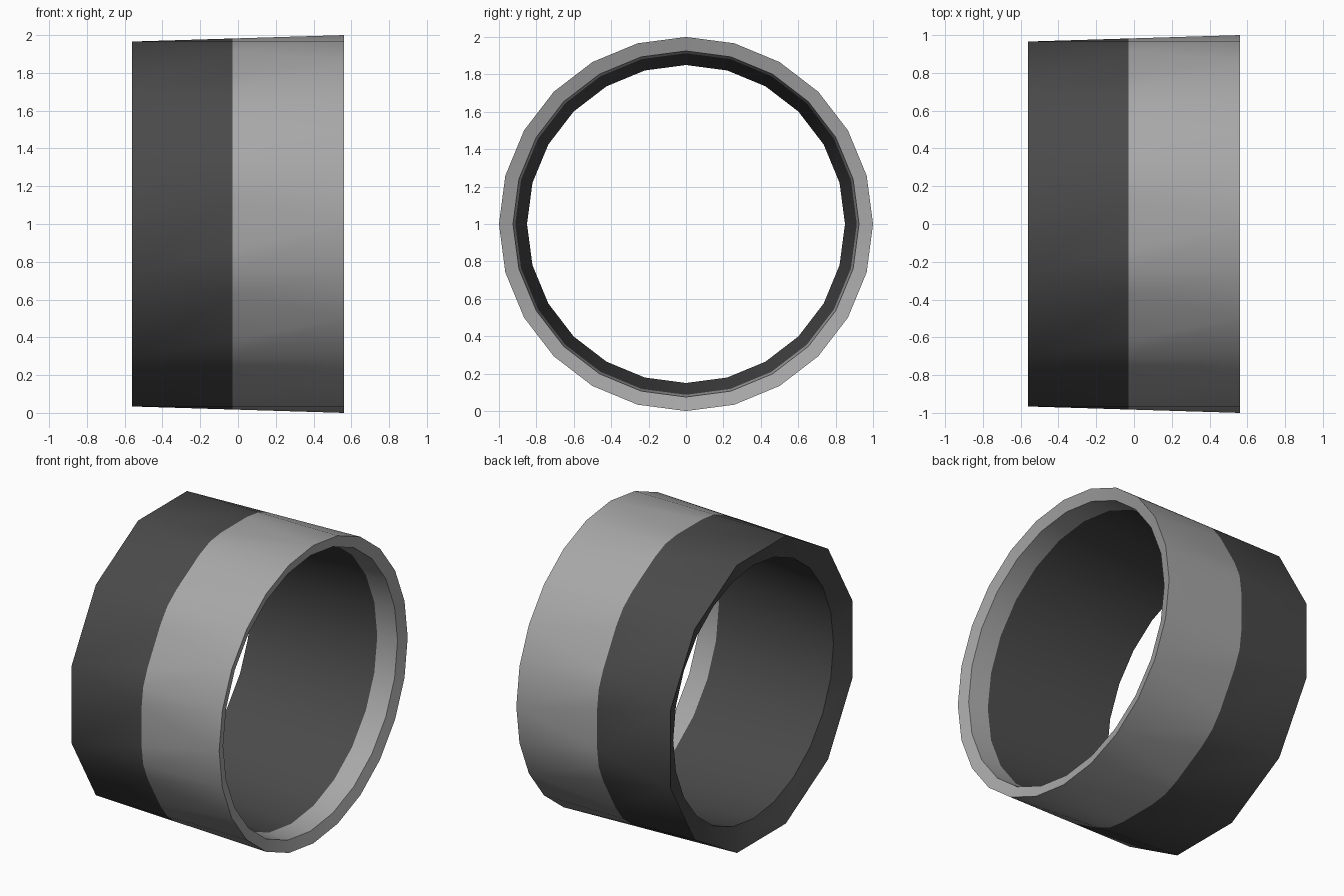
import bpy, bmesh
from math import radians, sin, cos

cube = bpy.data.objects.get("Cube")
if cube:
    bpy.data.objects.remove(cube, do_unlink=True)


def make_material(name, value):
    mat = bpy.data.materials.new(name)
    mat.use_nodes = True
    colour = (value, value, value, 1)
    mat.diffuse_color = colour
    mat.node_tree.nodes["Principled BSDF"].inputs["Base Color"].default_value = colour
    return mat


DARK, LIGHT = 0, 1
SPLIT = -0.028          # where the outer colour changes
bm = bmesh.new()


def ring(x, radius, sides=24):
    """Polygon around the x axis; the coarse one has flats at top and sides."""
    step = 360 / sides
    start = 15 if sides == 12 else 0
    angles = [radians(start + step * i) for i in range(sides)]
    return [bm.verts.new((x, radius * sin(a), 1 + radius * cos(a))) for a in angles]


def bridge(a, b, colour):
    """Join two rings; a coarse ring a fans out to a fine ring b."""
    faces = []
    n, m = len(a), len(b)
    for i in range(n):
        j = (i + 1) % n
        if n == m:
            faces.append(bm.faces.new((a[i], a[j], b[j], b[i])))
        else:
            p, q, r = b[2 * i + 1], b[(2 * i + 2) % m], b[(2 * i + 3) % m]
            faces.append(bm.faces.new((a[i], p, q)))
            faces.append(bm.faces.new((a[i], q, a[j])))
            faces.append(bm.faces.new((a[j], q, r)))
    for f in faces:
        f.material_index = colour
    return faces


# Rings from the coarse end, over the outside, and back through the bore
coarse_end = ring(-0.56, 1.0, 12)
fine_end = ring(0.56, 1.0)
lip = ring(0.537, 0.925)
bore_front = ring(0.395, 0.913)
bore_back = ring(-0.5, 0.85)

outer = bridge(coarse_end, fine_end, DARK)
bridge(fine_end, lip, LIGHT)
bridge(lip, bore_front, LIGHT)
bridge(bore_front, bore_back, DARK)
bridge(coarse_end, bore_back, DARK)

# Cut the outer wall and colour its front half light
geom = set(outer)
for f in outer:
    geom.update(f.edges)
    geom.update(f.verts)
cut = bmesh.ops.bisect_plane(bm, geom=list(geom), plane_co=(SPLIT, 0, 0), plane_no=(1, 0, 0))
for f in cut["geom"]:
    if isinstance(f, bmesh.types.BMFace):
        f.material_index = LIGHT if f.calc_center_median().x > SPLIT else DARK

bmesh.ops.recalc_face_normals(bm, faces=bm.faces)

mesh = bpy.data.meshes.new("sleeve_ring")
bm.to_mesh(mesh)
bm.free()
mesh.materials.append(make_material("dark_grey", 0.068))
mesh.materials.append(make_material("light_grey", 0.39))

sleeve = bpy.data.objects.new("sleeve_ring", mesh)
bpy.context.collection.objects.link(sleeve)
bpy.ops.object.select_all(action="DESELECT")
sleeve.select_set(True)
bpy.context.view_layer.objects.active = sleeve
bpy.ops.object.shade_smooth_by_angle(angle=radians(35))
